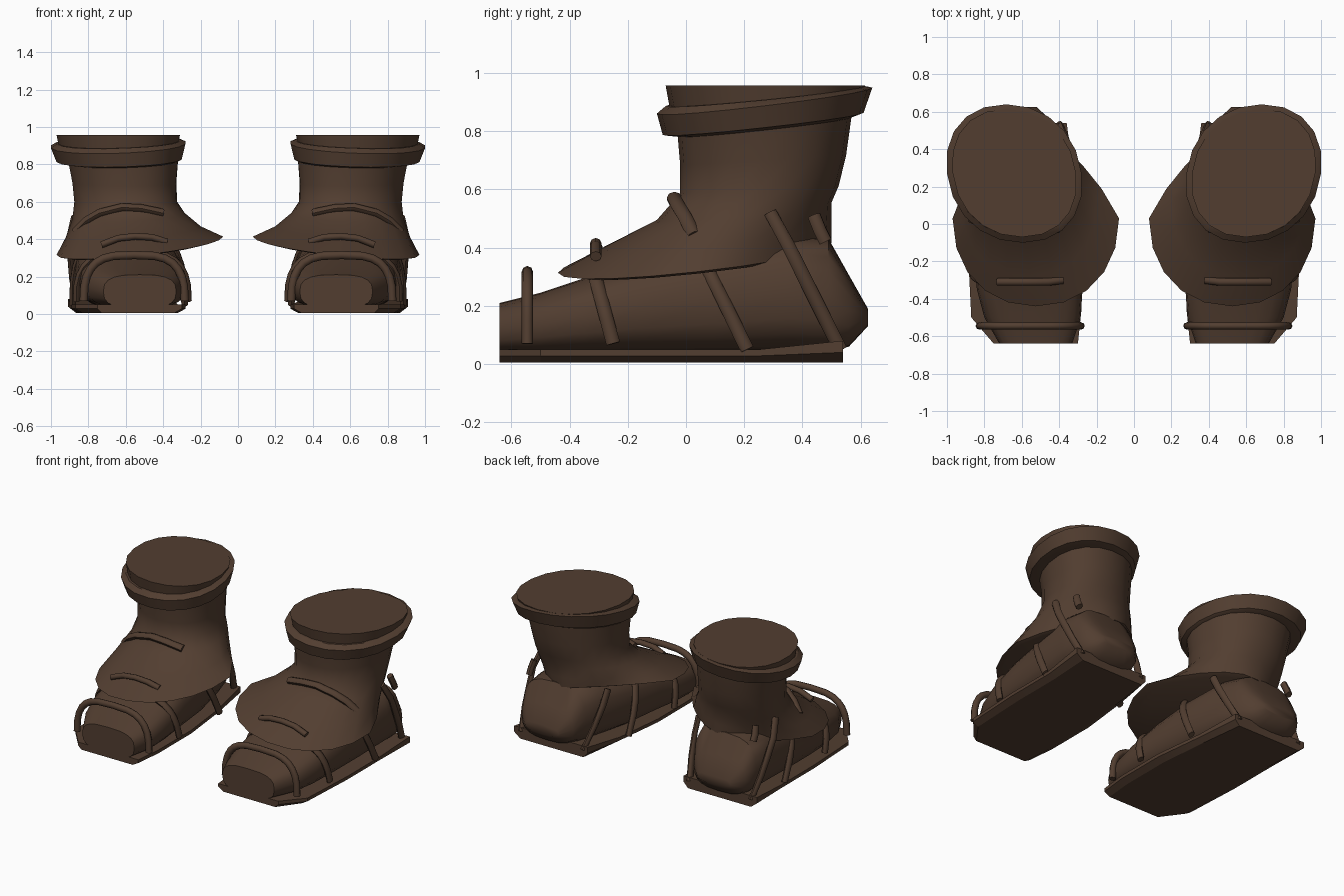
import bpy, bmesh, math
from mathutils import Vector

if "Cube" in bpy.data.objects:
    bpy.data.objects.remove(bpy.data.objects["Cube"])

leather = bpy.data.materials.new("dark brown leather")
leather.diffuse_color = (0.085, 0.048, 0.030, 1)
leather.use_nodes = True
leather.node_tree.nodes["Principled BSDF"].inputs["Base Color"].default_value = leather.diffuse_color


def spow(v, p):
    return math.copysign(abs(v) ** p, v)


def loft(name, rings, angle=35):
    """Skin closed rings of points, cap both ends, mirror to make the pair."""
    bm = bmesh.new()
    vs = [[bm.verts.new(p) for p in r] for r in rings]
    n = len(vs[0])
    for a, b in zip(vs, vs[1:]):
        for i in range(n):
            j = (i + 1) % n
            bm.faces.new((a[i], a[j], b[j], b[i]))
    bm.faces.new(vs[0][::-1])
    bm.faces.new(vs[-1])
    bmesh.ops.recalc_face_normals(bm, faces=bm.faces)
    me = bpy.data.meshes.new(name)
    bm.to_mesh(me)
    bm.free()
    me.materials.append(leather)
    ob = bpy.data.objects.new(name, me)
    bpy.context.collection.objects.link(ob)
    bpy.ops.object.select_all(action='DESELECT')
    bpy.context.view_layer.objects.active = ob
    ob.select_set(True)
    bpy.ops.object.shade_smooth_by_angle(angle=math.radians(angle))
    mod = ob.modifiers.new("pair", 'MIRROR')
    mod.use_mirror_merge = False
    return ob


def flat_ring(x0, x1, y0, y1, z, dx=0, dy=0, skew=0, taper=0, n=20):
    """Tilted oval ring in the given bounds, skewed sideways or narrowed to the back."""
    cx, cy, rx, ry = (x0 + x1) / 2, (y0 + y1) / 2, (x1 - x0) / 2, (y1 - y0) / 2
    pts = []
    for i in range(n):
        t = math.tau * i / n
        x, y = rx * spow(math.cos(t), 0.93), ry * spow(math.sin(t), 0.93)
        px = cx + x + skew * y
        back = max(0, y / ry)
        px += (0.64 - px) * taper * back
        pts.append((px, cy + y, z + dx * x + dy * y))
    return pts


def foot_ring(y, x0, x1, z0, z1, n=20):
    """Upright rounded cross-section."""
    cx, cz, rx, rz = (x0 + x1) / 2, (z0 + z1) / 2, (x1 - x0) / 2, (z1 - z0) / 2
    return [(cx + rx * spow(math.cos(math.tau * i / n), 0.68), y,
             cz + rz * spow(math.sin(math.tau * i / n), 0.72)) for i in range(n)]


def strap(name, path, wide=0.024, thick=0.018, centre=(0.58, 0.1, 0.2)):
    """Flattened band along a path, lying against the boot."""
    pts = [Vector(p) for p in path]
    rings = []
    for i, p in enumerate(pts):
        d = (pts[min(i + 1, len(pts) - 1)] - pts[max(i - 1, 0)]).normalized()
        out = p - Vector((centre[0], p.y, centre[2]))
        out = (out - d * out.dot(d)).normalized()
        side = d.cross(out)
        rings.append([p + side * wide * math.cos(a) + out * thick * math.sin(a)
                      for a in [math.tau * k / 8 for k in range(8)]])
    loft(name, rings, 50)


def arch(name, x0, x1, z0, z1, y0, y1, wide=0.024, thick=0.018):
    """Strap going up one side of the foot, over it and down again."""
    cx, rx = (x0 + x1) / 2, (x1 - x0) / 2
    path = []
    for i in range(15):
        t = math.pi * i / 14
        s = spow(math.sin(t), 0.75)
        path.append((cx + rx * spow(math.cos(t), 0.6), y0 + (y1 - y0) * s, z0 + (z1 - z0) * s))
    strap(name, path, wide, thick, centre=(cx, 0, z0))


# sole: flat plate with a raised heel end and an undercut edge
outline = [(0.30, -0.64), (0.75, -0.64), (0.87, -0.50), (0.89, -0.1), (0.89, 0.25),
           (0.91, 0.54), (0.36, 0.54), (0.32, 0.25), (0.28, -0.1), (0.28, -0.45)]


def heel_rise(y):
    return min(1, max(0, (y - 0.25) / 0.2))


sole_base = [(0.59 + (x - 0.59) * 0.86, y, 0.005) for x, y in outline]
sole_mid = [(x, y, 0.028 + 0.012 * heel_rise(y)) for x, y in outline]
sole_top = [(x, y, 0.05 + 0.03 * heel_rise(y)) for x, y in outline]
loft("sole", [sole_base, sole_mid, sole_top], 25)

# foot body from toe to heel
loft("foot", [foot_ring(*s) for s in [
    (-0.64, 0.33, 0.72, 0.03, 0.21), (-0.50, 0.285, 0.80, 0.03, 0.245),
    (-0.35, 0.275, 0.84, 0.03, 0.295), (-0.15, 0.29, 0.86, 0.03, 0.36),
    (0.10, 0.31, 0.87, 0.03, 0.41), (0.35, 0.36, 0.88, 0.04, 0.45),
    (0.49, 0.41, 0.87, 0.04, 0.43), (0.56, 0.45, 0.84, 0.06, 0.305),
    (0.625, 0.52, 0.77, 0.13, 0.19)]], 45)

# upper: flared skirt running up into the shaft
loft("shaft_and_skirt", [flat_ring(*r) for r in [
    (0.13, 0.94, -0.39, 0.47, 0.355, -0.11, 0.11, 0, 0.4),
    (0.08, 0.97, -0.44, 0.50, 0.365, -0.11, 0.11, 0, 0.4),
    (0.20, 0.92, -0.28, 0.50, 0.44, -0.08, 0.10, 0, 0.2),
    (0.285, 0.885, -0.10, 0.50, 0.525, -0.05, 0.10, 0.04),
    (0.325, 0.875, -0.02, 0.525, 0.60, 0, 0.05, 0.08),
    (0.33, 0.885, -0.02, 0.55, 0.70, 0, 0.06, 0.1),
    (0.32, 0.91, -0.03, 0.57, 0.83, 0, 0.10, 0.12)]], 50)

# cuff rim around the top
loft("cuff", [flat_ring(*r) for r in [
    (0.32, 0.91, -0.03, 0.57, 0.815, -0.04, 0.11, 0.12),
    (0.30, 0.97, -0.08, 0.61, 0.825, -0.04, 0.11, 0.12),
    (0.28, 1.00, -0.10, 0.64, 0.905, -0.05, 0.12, 0.12),
    (0.31, 0.97, -0.07, 0.61, 0.92, -0.04, 0.10, 0.12)]], 30)

# closed top inside the cuff
loft("top_lid", [flat_ring(0.33, 0.955, -0.05, 0.60, 0.88, 0, 0.10, 0.12),
                 flat_ring(0.31, 0.97, -0.07, 0.615, 0.957, 0, 0, 0.12)], 30)

# straps over the foot
arch("toe_strap", 0.285, 0.825, 0.07, 0.315, -0.545, -0.545, 0.02, 0.022)
arch("front_strap", 0.265, 0.865, 0.07, 0.33, -0.25, -0.32)
arch("middle_strap", 0.285, 0.885, 0.05, 0.44, 0.21, 0.02)

# heel straps on both sides and a short tab behind the ankle
strap("outer_heel_strap", [(0.86, 0.53, 0.05), (0.885, 0.46, 0.19), (0.895, 0.40, 0.31),
                           (0.90, 0.35, 0.41), (0.875, 0.29, 0.52)])
strap("inner_heel_strap", [(0.40, 0.53, 0.05), (0.365, 0.46, 0.19), (0.345, 0.40, 0.31),
                           (0.34, 0.35, 0.41)])
strap("ankle_tab", [(0.83, 0.44, 0.51), (0.84, 0.46, 0.46), (0.84, 0.48, 0.42)], 0.024, 0.02)

# raised bands across the instep
strap("upper_instep_band", [(0.87, 0.03, 0.44), (0.81, 0.0, 0.50), (0.74, -0.025, 0.54),
                            (0.62, -0.04, 0.57), (0.52, -0.04, 0.565), (0.40, -0.02, 0.54)],
      0.026, 0.022)
strap("lower_instep_band", [(0.73, -0.31, 0.37), (0.64, -0.31, 0.405), (0.55, -0.31, 0.415),
                            (0.46, -0.31, 0.41), (0.38, -0.30, 0.385)], 0.02)
